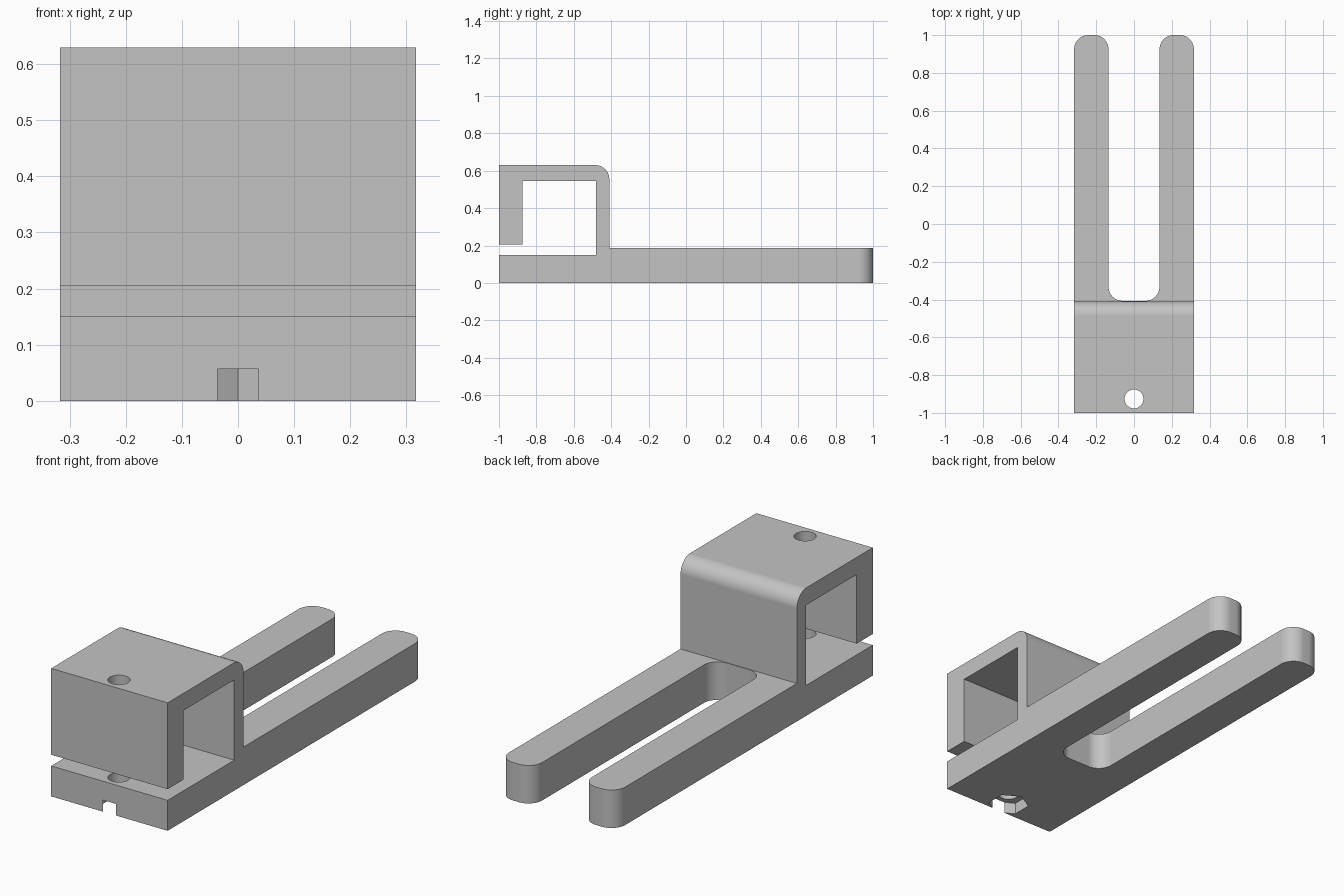
import bpy, bmesh, math
from mathutils import Vector

cube = bpy.data.objects.get("Cube")
if cube:
    bpy.data.objects.remove(cube, do_unlink=True)

HALF_W = 0.317      # half width of the body
SLOT = 0.135        # half width of the fork slot
SLOT_END = -0.407
WALL = -0.41        # rear face of the clamp
BOLT_Y = -0.926

grey = bpy.data.materials.new("plain grey")
grey.use_nodes = True
colour = (0.55, 0.55, 0.55, 1)
grey.diffuse_color = colour
grey.node_tree.nodes["Principled BSDF"].inputs["Base Color"].default_value = colour


def rounded(points, steps=12):
    """Outline from (a, b, radius) corners, with fillets where radius > 0."""
    out = []
    for i, (a, b, r) in enumerate(points):
        p = Vector((a, b))
        if r == 0:
            out.append(p)
            continue
        u = (Vector(points[i - 1][:2]) - p).normalized()
        v = (Vector(points[(i + 1) % len(points)][:2]) - p).normalized()
        centre = p + (u + v) * r
        for k in range(steps + 1):
            t = k / steps * math.pi / 2
            out.append(centre - v * r * math.cos(t) - u * r * math.sin(t))
    return out


def prism(name, outline, axis, low, high):
    """Extrude an outline along x (from y, z) or along z (from x, y)."""
    def place(p, h):
        return (h, p[0], p[1]) if axis == "x" else (p[0], p[1], h)
    bm = bmesh.new()
    face = bm.faces.new([bm.verts.new(place(p, low)) for p in outline])
    ext = bmesh.ops.extrude_face_region(bm, geom=[face])
    verts = [e for e in ext["geom"] if isinstance(e, bmesh.types.BMVert)]
    shift = (high - low, 0, 0) if axis == "x" else (0, 0, high - low)
    bmesh.ops.translate(bm, verts=verts, vec=shift)
    bmesh.ops.recalc_face_normals(bm, faces=bm.faces)
    mesh = bpy.data.meshes.new(name)
    bm.to_mesh(mesh)
    bm.free()
    mesh.materials.append(grey)
    obj = bpy.data.objects.new(name, mesh)
    bpy.context.collection.objects.link(obj)
    return obj


def ring(radius, sides):
    """Regular polygon round the bolt axis, with a corner facing forward."""
    return [(radius * math.sin(k * math.tau / sides),
             BOLT_Y - radius * math.cos(k * math.tau / sides)) for k in range(sides)]


# Side profile: base bar, rear wall, roof and hanging front lip
body = prism("fork_clamp", rounded([
    (-1, 0, 0), (1.1, 0, 0), (1.1, 0.187, 0), (WALL, 0.187, 0),
    (WALL, 0.63, 0.075), (-1, 0.63, 0), (-1, 0.205, 0), (-0.875, 0.205, 0),
    (-0.875, 0.545, 0), (-0.482, 0.545, 0), (-0.482, 0.15, 0), (-1, 0.15, 0),
]), "x", -0.4, 0.4)

# Plan outline: two round-tipped prongs with a slot between
half = [(HALF_W, -1.1, 0), (HALF_W, 1, 0.075), (SLOT, 1, 0.075), (SLOT, SLOT_END, 0.075)]
plan = half + [(-x, y, r) for x, y, r in reversed(half)]
fork_outline = prism("fork_outline_cutter", rounded(plan), "z", -0.1, 0.8)

# Bolt hole through lip and base, and nut pocket underneath
bolt = prism("bolt_hole_cutter", ring(0.05, 40), "z", -0.1, 0.8)
nut = prism("nut_pocket_cutter", ring(0.095, 6), "z", -0.1, 0.057)

for cutter, operation in ((fork_outline, "INTERSECT"), (bolt, "DIFFERENCE"), (nut, "DIFFERENCE")):
    mod = body.modifiers.new(cutter.name, "BOOLEAN")
    mod.object = cutter
    mod.operation = operation
    mod.solver = "EXACT"
    cutter.hide_render = True

# Bake the cuts, remove the cutters and shade
bpy.ops.object.select_all(action="DESELECT")
body.select_set(True)
bpy.context.view_layer.objects.active = body
for mod in list(body.modifiers):
    bpy.ops.object.modifier_apply(modifier=mod.name)
for cutter in (fork_outline, bolt, nut):
    bpy.data.objects.remove(cutter, do_unlink=True)
bpy.ops.object.shade_smooth_by_angle(angle=math.radians(30))
weighted = body.modifiers.new("clean_normals", "WEIGHTED_NORMAL")
weighted.keep_sharp = True
